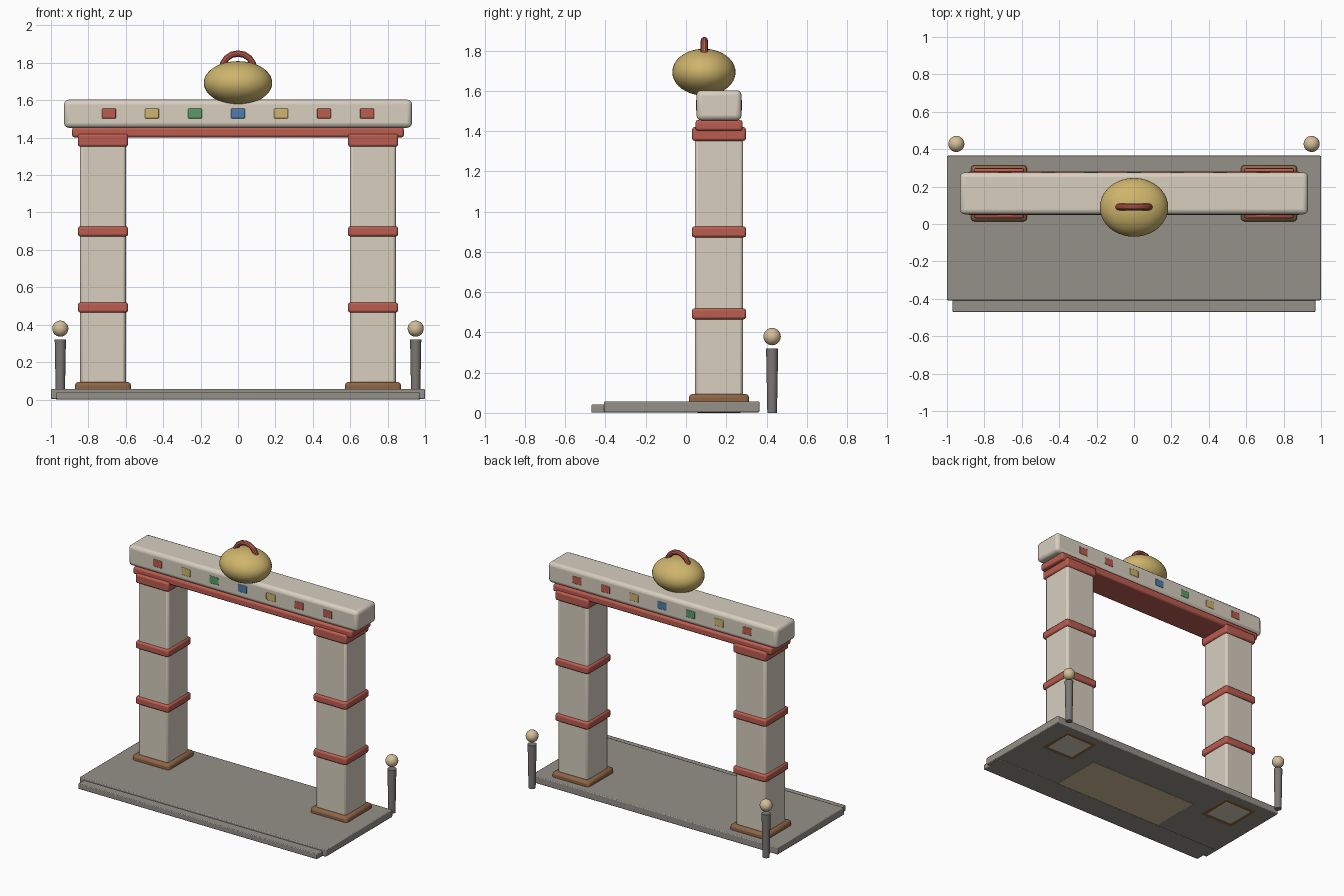
import bpy
import math

if "Cube" in bpy.data.objects:
    bpy.data.objects.remove(bpy.data.objects["Cube"])


def mat(name, r, g, b):
    m = bpy.data.materials.new(name)
    m.diffuse_color = (r, g, b, 1)
    m.use_nodes = True
    m.node_tree.nodes["Principled BSDF"].inputs["Base Color"].default_value = m.diffuse_color
    return m


STONE = mat("stone", 0.68, 0.62, 0.52)
RED = mat("red", 0.50, 0.11, 0.08)
WOOD = mat("wood", 0.27, 0.13, 0.06)
PAVING = mat("paving", 0.30, 0.28, 0.25)
POST = mat("post", 0.20, 0.19, 0.18)
GOLD = mat("gold", 0.62, 0.46, 0.15)
CREAM = mat("cream", 0.66, 0.52, 0.32)
GREEN = mat("green", 0.10, 0.33, 0.14)
BLUE = mat("blue", 0.08, 0.20, 0.42)


def finish(name, material, angle=35):
    ob = bpy.context.object
    ob.name = name
    ob.data.materials.append(material)
    bpy.ops.object.shade_smooth_by_angle(angle=math.radians(angle))
    return ob


def box(name, x, y, z, material, bevel=0.0, segments=2):
    """Bevelled box from (min, max) ranges."""
    bpy.ops.mesh.primitive_cube_add(size=1, location=[sum(r) / 2 for r in (x, y, z)])
    ob = bpy.context.object
    ob.scale = [r[1] - r[0] for r in (x, y, z)]
    bpy.ops.object.transform_apply(location=False, rotation=False, scale=True)
    if bevel:
        mod = ob.modifiers.new("bevel", 'BEVEL')
        mod.width = bevel
        mod.segments = segments
    return finish(name, material)


def around(c, half):
    return (c - half, c + half)


YC = 0.164  # depth of the gate's centre line

# Paved floor, front step and inset path
box("platform", (-1, 1), (-0.408, 0.365), (0.003, 0.057), PAVING, 0.006)
box("front_step", (-0.97, 0.97), (-0.47, -0.29), (0.001, 0.041), PAVING, 0.005)
box("path_inlay", (-0.45, 0.45), (-0.28, 0.1), (0.001, 0.03), CREAM)

for side, sx in (("left", -1), ("right", 1)):
    px = 0.722 * sx
    # Pillar with foot, bands and capital
    box(side + "_pillar", around(px, 0.122), around(YC, 0.12), (0, 1.37), STONE, 0.016)
    box(side + "_pillar_foot", around(px, 0.15), around(YC, 0.15), (0.001, 0.094), WOOD, 0.018)
    for i, z in enumerate((0.492, 0.899)):
        box(f"{side}_band_{i + 1}", around(px, 0.134), around(YC, 0.135),
            around(z, 0.027), RED, 0.012)
    box(side + "_capital", around(px, 0.134), around(YC, 0.134), (1.352, 1.42), RED, 0.012)

    # Bollard behind the platform with a floating ball
    bpy.ops.mesh.primitive_cone_add(vertices=20, radius1=0.024, radius2=0.03, depth=0.32,
                                    location=(0.95 * sx, 0.428, 0.16))
    finish(side + "_bollard", POST)
    bpy.ops.mesh.primitive_uv_sphere_add(segments=24, ring_count=14, radius=0.043,
                                         location=(0.95 * sx, 0.428, 0.379))
    finish(side + "_bollard_ball", CREAM)

# Lintel and top beam
box("lintel", (-0.887, 0.887), around(YC, 0.117), (1.402, 1.455), RED, 0.012)
box("top_beam", (-0.93, 0.93), around(YC, 0.112), (1.453, 1.603), STONE, 0.025, 3)

# Coloured tiles running through the beam to both faces
for i, m in enumerate((RED, GOLD, GREEN, BLUE, GOLD, RED, RED)):
    box(f"tile_{i + 1}", around(0.23 * (i - 3), 0.037), around(YC, 0.115),
        around(1.529, 0.027), m, 0.004)

# Golden ornament
bpy.ops.mesh.primitive_uv_sphere_add(segments=40, ring_count=24, location=(0, 0.089, 1.693))
bpy.context.object.scale = (0.183, 0.157, 0.116)
bpy.ops.object.transform_apply(location=False, rotation=False, scale=True)
finish("gold_ornament", GOLD)

# Arched handle
curve = bpy.data.curves.new("handle", 'CURVE')
curve.dimensions = '3D'
curve.bevel_depth = 0.018
curve.bevel_resolution = 3
curve.use_fill_caps = True
spline = curve.splines.new('POLY')
N = 8
spline.points.add(N)
for i, p in enumerate(spline.points):
    a = math.pi * i / N
    p.co = (0.086 * math.cos(a), 0.091, 1.765 + 0.085 * math.sin(a), 1)
handle = bpy.data.objects.new("handle", curve)
bpy.context.collection.objects.link(handle)
bpy.ops.object.select_all(action='DESELECT')
handle.select_set(True)
bpy.context.view_layer.objects.active = handle
bpy.ops.object.convert(target='MESH')
finish("handle", RED)
